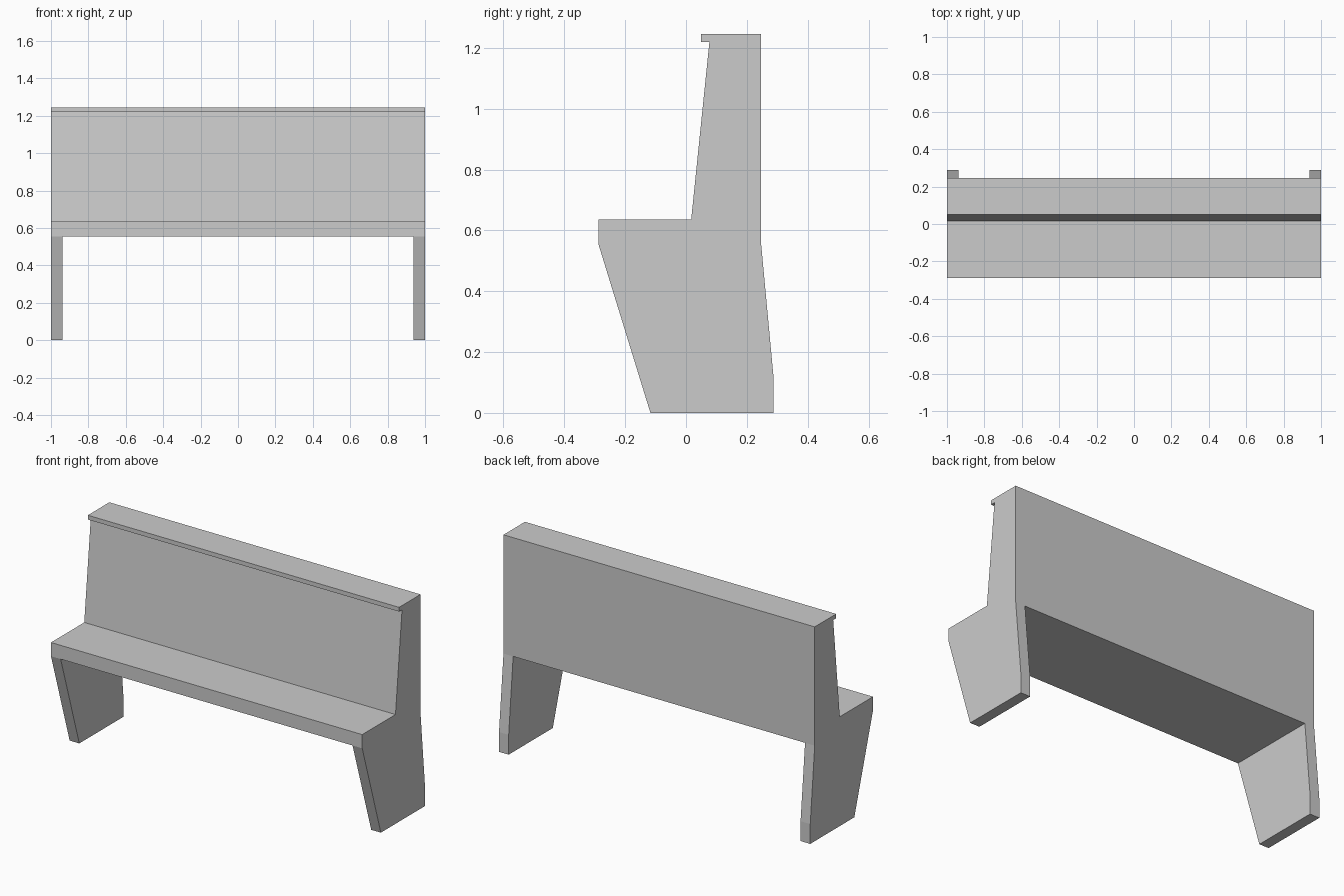
import bpy
import bmesh

default = bpy.data.objects.get("Cube")
if default:
    bpy.data.objects.remove(default, do_unlink=True)

grey = bpy.data.materials.new("plain grey")
grey.use_nodes = True
colour = (0.6, 0.6, 0.6, 1)
grey.diffuse_color = colour
grey.node_tree.nodes["Principled BSDF"].inputs["Base Color"].default_value = colour


def extrude_profile(name, profile, x_min, x_max):
    """Extrude a side profile of (y, z) points along x."""
    bm = bmesh.new()
    face = bm.faces.new([bm.verts.new((x_min, y, z)) for y, z in profile])
    result = bmesh.ops.extrude_face_region(bm, geom=[face])
    moved = [v for v in result["geom"] if isinstance(v, bmesh.types.BMVert)]
    bmesh.ops.translate(bm, verts=moved, vec=(x_max - x_min, 0, 0))
    bmesh.ops.recalc_face_normals(bm, faces=bm.faces)
    mesh = bpy.data.meshes.new(name)
    bm.to_mesh(mesh)
    bm.free()
    mesh.materials.append(grey)
    obj = bpy.data.objects.new(name, mesh)
    bpy.context.collection.objects.link(obj)
    return obj


FRONT, BACK, FOOT_BACK = -0.288, 0.247, 0.288
UNDERSIDE, SEAT_TOP, RAIL_BOTTOM, TOP = 0.555, 0.635, 1.22, 1.245

# Seat, reclined backrest and overhanging top rail share one continuous profile
extrude_profile("seat_and_backrest", [
    (FRONT, UNDERSIDE), (FRONT, SEAT_TOP), (0.017, SEAT_TOP),
    (0.077, RAIL_BOTTOM), (0.05, RAIL_BOTTOM), (0.05, TOP),
    (BACK, TOP), (BACK, UNDERSIDE)], -1, 1)

# Tapered slab legs flush with both ends
leg_profile = [(FRONT, UNDERSIDE), (BACK, UNDERSIDE),
               (FOOT_BACK, 0.115), (FOOT_BACK, 0), (-0.117, 0)]
extrude_profile("left_leg", leg_profile, 0.938, 1)
extrude_profile("right_leg", leg_profile, -1, -0.938)
